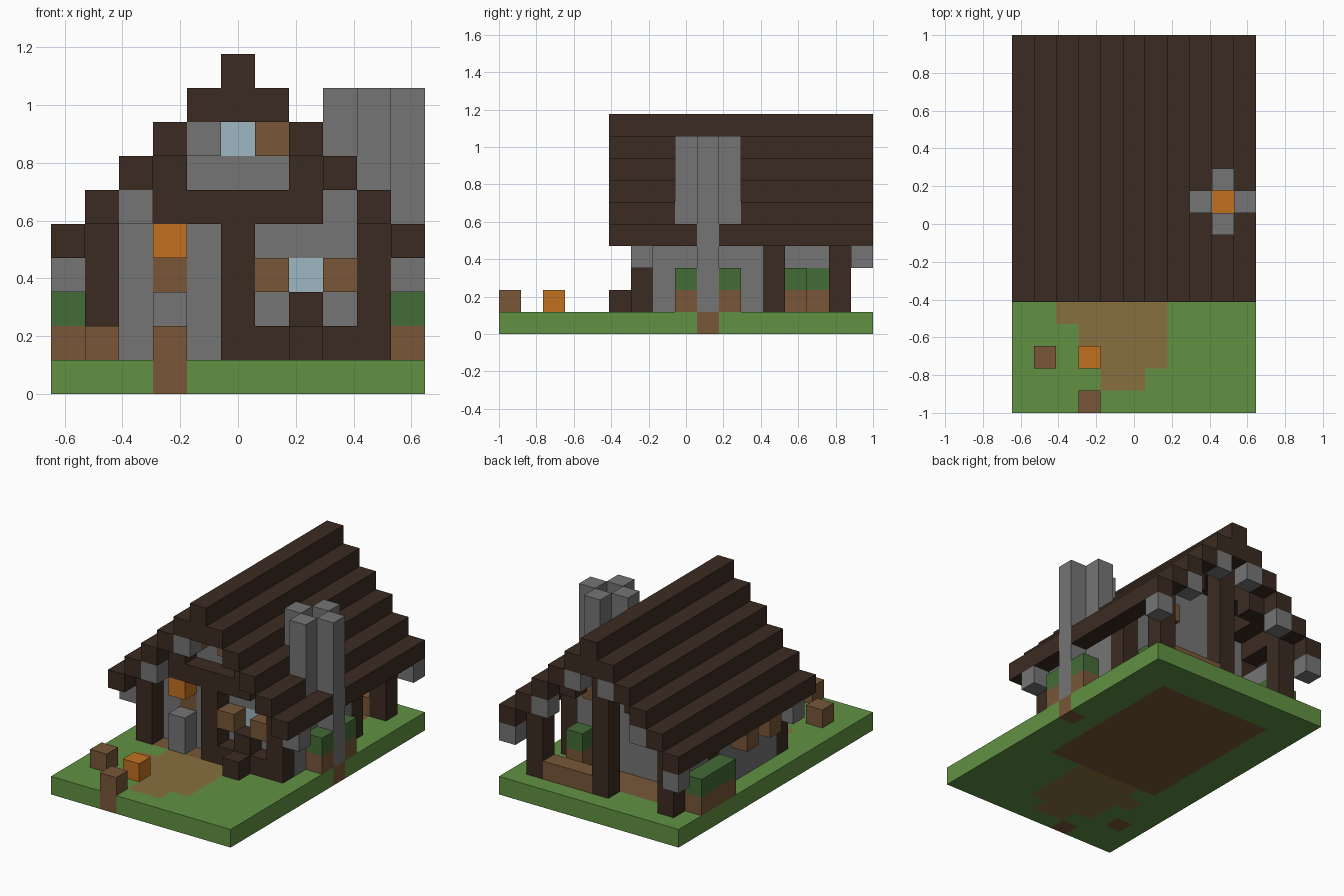
import bpy
import bmesh
from mathutils import Vector

old = bpy.data.objects.get("Cube")
if old:
    bpy.data.objects.remove(old, do_unlink=True)

U = 2 / 17                # edge of one block
W, D = 11, 17             # blocks across and deep


def make_material(name, hex_code):
    rgb = [int(hex_code[n:n + 2], 16) / 255 for n in (0, 2, 4)]
    col = [c / 12.92 if c < 0.04045 else ((c + 0.055) / 1.055) ** 2.4 for c in rgb] + [1]
    mat = bpy.data.materials.new(name)
    mat.use_nodes = True
    mat.diffuse_color = col
    mat.node_tree.nodes["Principled BSDF"].inputs["Base Color"].default_value = col
    return mat


MATS = {
    "timber": make_material("dark timber", "3B2B21"),
    "stone": make_material("grey stone", "757575"),
    "glass": make_material("pale glass", "9DB7C1"),
    "wood": make_material("brown wood", "785739"),
    "glow": make_material("orange glow", "C27121"),
    "grass": make_material("grass green", "619142"),
    "leaf": make_material("leaf green", "446B36"),
    "path": make_material("dirt path", "87703F"),
}
blocks = {}               # (i, j, k) -> (part, material)


def span(v):
    return range(v[0], v[1] + 1) if isinstance(v, tuple) else (v,)


def fill(part, mat, x, y, z):
    """Fill a box of blocks; each range is one index or (first, last)."""
    for i in span(x):
        for j in span(y):
            for k in span(z):
                blocks[i, j, k] = (part, mat)


def clear(x, y, z):
    for i in span(x):
        for j in span(y):
            for k in span(z):
                blocks.pop((i, j, k), None)


# ground, floor and path
fill("ground", "grass", (0, 10), (0, 16), 0)
fill("floor", "wood", (2, 8), (6, 14), 0)
fill("path", "path", (2, 6), 4, 0)
fill("path", "path", (3, 6), (2, 3), 0)
fill("path", "path", (4, 5), 1, 0)
fill("path", "path", (3, 6), 5, 0)
for i, j in ((3, 0), (1, 2)):
    fill("yard_post", "wood", i, j, (0, 1))
fill("fire_bowl", "glow", 3, 2, 1)

# side walls and the two gable walls that follow the roof slope
for i in (1, 9):
    fill("side_wall", "stone", i, (7, 11), (1, 4))
for j in (7, 12):
    for i in range(2, 9):
        fill("gable_wall", "stone", i, j, (1, 8 - abs(i - 5)))

# stepped roof, ridge beam and eave brackets
for i in range(W):
    fill("roof", "timber", i, (5, 16), 9 - abs(i - 5))
fill("ridge_beam", "timber", 5, (5, 16), 8)
for i in range(0, W, 2):
    top = 8 - abs(i - 5)
    fill("eave_bracket", "stone", i, 16, top)
    if i in (2, 4):
        fill("eave_bracket", "stone", i, 5, top)
for i in (0, 10):
    fill("eave_bracket", "stone", i, 6, 3)

# timber frame
for i in (1, 9):
    for j in (6, 12, 15):
        fill("pillar", "timber", i, j, (1, 4))
fill("middle_pillar", "timber", 5, 6, (1, 4))
fill("middle_pillar", "timber", 5, 15, (1, 7))
fill("front_beam", "timber", (3, 7), 6, 5)
for i in (3, 7):
    fill("gable_brace", "timber", i, 6, 6)
    fill("gable_brace", "timber", i, 15, 6)

# front bench
fill("bench", "timber", (6, 8), 6, 1)
fill("bench", "timber", 7, 6, 2)
fill("bench", "timber", 7, 5, 1)

# door, step stone and lantern
fill("door", "wood", 3, 7, (1, 3))
fill("door_stone", "stone", 3, 6, (1, 2))
fill("lantern", "glow", 3, 6, 4)

# windows with shutters
fill("front_window", "glass", 7, 7, 3)
fill("attic_window", "glass", 5, 7, 7)
fill("side_window", "glass", 1, 9, 3)
for i in (6, 8):
    fill("shutter", "wood", i, 6, 3)
for i in (4, 6):
    fill("shutter", "wood", i, 6, 7)
for j in (8, 10):
    fill("shutter", "wood", 0, j, 3)
fill("shutter", "wood", 7, 13, 5)


def planter(x, y):
    fill("planter", "wood", x, y, 1)
    fill("hedge", "leaf", x, y, 2)


# planters and back porch
planter(10, 8)
planter(10, 10)
planter(0, (12, 14))
planter(1, (13, 14))
planter(8, 13)
fill("porch_rail", "wood", (6, 8), 15, 1)
fill("porch_lintel", "stone", 1, (13, 14), 3)

# chimney: a cross of four shafts around an open flue with a fire below
fill("chimney", "stone", 10, 9, (1, 8))
fill("chimney_base", "wood", 10, 9, 0)
fill("chimney", "stone", 8, 9, (1, 8))
for j in (8, 10):
    fill("chimney", "stone", 9, j, (1, 8))
clear(9, 9, (1, 8))
fill("hearth_fire", "glow", 9, 9, 1)

# turn each part into one mesh of its exposed block faces
SIDES = [Vector(s) for s in ((1, 0, 0), (-1, 0, 0), (0, 1, 0),
                             (0, -1, 0), (0, 0, 1), (0, 0, -1))]
parts = {}
for cell, (part, mat) in blocks.items():
    parts.setdefault((part, mat), []).append(cell)

for (part, mat), cells in parts.items():
    bm = bmesh.new()
    for cell in cells:
        base = Vector(cell)
        centre = base + Vector((0.5 - W / 2, 0.5 - D / 2, 0.5))
        for n in SIDES:
            if tuple(int(c) for c in base + n) in blocks:
                continue
            a = Vector((n.y, n.z, n.x))
            b = n.cross(a)
            corners = [centre + (n + p * a + q * b) / 2
                       for p, q in ((-1, -1), (1, -1), (1, 1), (-1, 1))]
            bm.faces.new([bm.verts.new(c * U) for c in corners])
    bmesh.ops.remove_doubles(bm, verts=bm.verts, dist=U / 100)
    mesh = bpy.data.meshes.new(part)
    bm.to_mesh(mesh)
    bm.free()
    mesh.materials.append(MATS[mat])
    bpy.context.collection.objects.link(bpy.data.objects.new(part, mesh))
